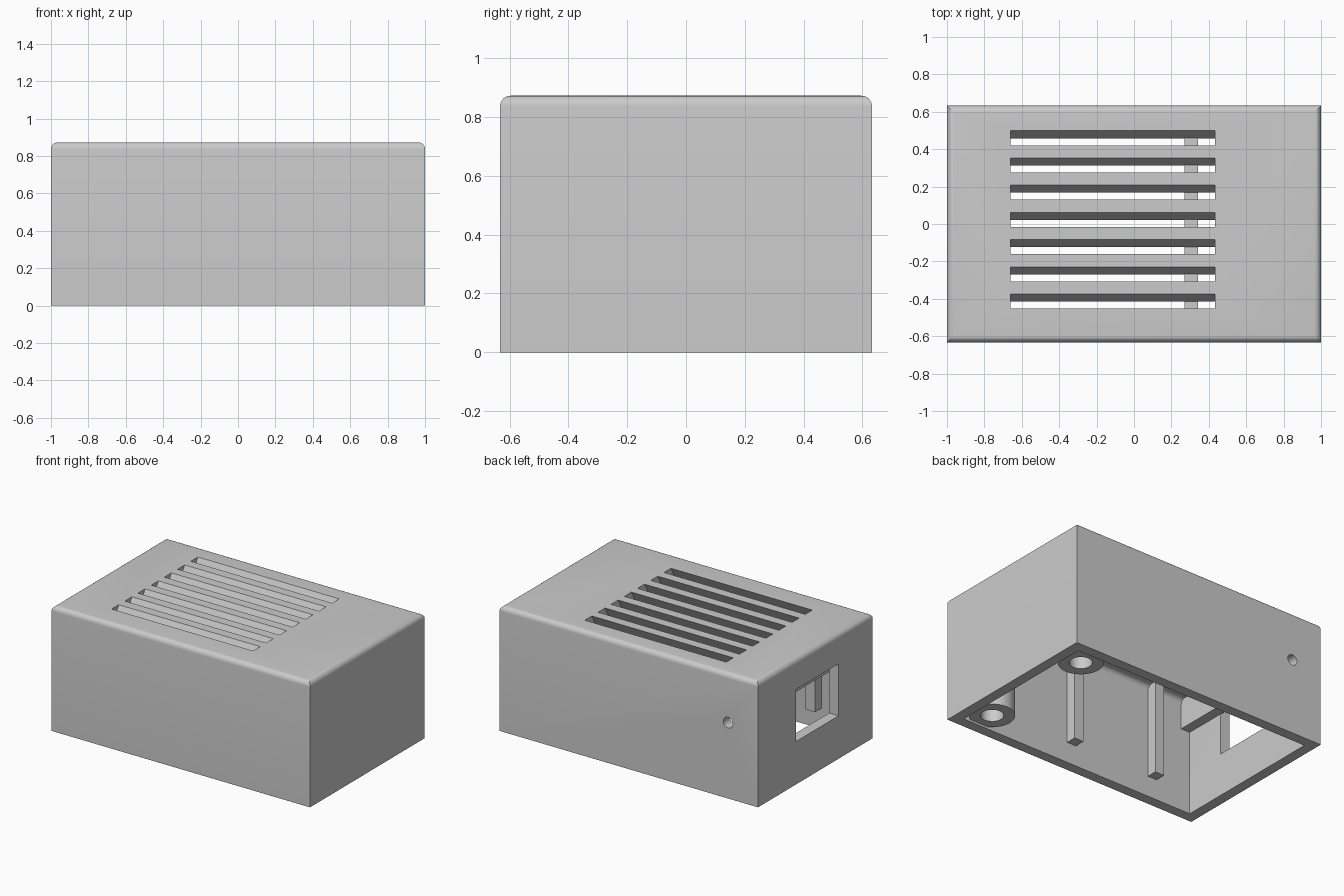
import bpy, bmesh, math
from mathutils import Matrix, Vector

default = bpy.data.objects.get("Cube")
if default:
    bpy.data.objects.remove(default, do_unlink=True)

grey = bpy.data.materials.new("plain grey")
grey.use_nodes = True
grey.diffuse_color = (0.6, 0.6, 0.6, 1)
grey.node_tree.nodes["Principled BSDF"].inputs["Base Color"].default_value = grey.diffuse_color

W, D, H = 1.0, 0.633, 0.873      # half width, half depth, height
T = 0.073                        # wall thickness
CEIL = H - T
FILLET = 0.036


def finish(name, bm):
    bmesh.ops.recalc_face_normals(bm, faces=bm.faces)
    mesh = bpy.data.meshes.new(name)
    bm.to_mesh(mesh)
    bm.free()
    mesh.materials.append(grey)
    obj = bpy.data.objects.new(name, mesh)
    bpy.context.collection.objects.link(obj)
    return obj


def box(name, lo, hi, tilt=0.0, round_top=0.0):
    lo, hi = Vector(lo), Vector(hi)
    bm = bmesh.new()
    bmesh.ops.create_cube(bm, size=1)
    bmesh.ops.scale(bm, vec=hi - lo, verts=bm.verts)
    if round_top:
        top = [e for e in bm.edges if all(v.co.z > 0 for v in e.verts)]
        bmesh.ops.bevel(bm, geom=top, offset=round_top, segments=6,
                        profile=0.5, affect='EDGES')
    bmesh.ops.rotate(bm, matrix=Matrix.Rotation(tilt, 3, 'X'), verts=bm.verts)
    bmesh.ops.translate(bm, vec=(lo + hi) / 2, verts=bm.verts)
    return finish(name, bm)


def cylinder(name, centre, radius, length, axis='Z'):
    bm = bmesh.new()
    bmesh.ops.create_cone(bm, cap_ends=True, segments=40, radius1=radius,
                          radius2=radius, depth=length)
    if axis == 'Y':
        bmesh.ops.rotate(bm, matrix=Matrix.Rotation(math.pi / 2, 3, 'X'), verts=bm.verts)
    bmesh.ops.translate(bm, vec=centre, verts=bm.verts)
    return finish(name, bm)


def cut(target, cutter):
    bpy.context.view_layer.objects.active = target
    mod = target.modifiers.new("cut", 'BOOLEAN')
    mod.operation = 'DIFFERENCE'
    mod.solver = 'EXACT'
    mod.object = cutter
    bpy.ops.object.modifier_apply(modifier=mod.name)
    bpy.data.objects.remove(cutter, do_unlink=True)


def smooth(obj):
    bpy.ops.object.select_all(action='DESELECT')
    obj.select_set(True)
    bpy.context.view_layer.objects.active = obj
    bpy.ops.object.shade_smooth_by_angle(angle=math.radians(30))


# Open-bottomed shell with rounded top edges inside and out
shell = box("case_shell", (-W, -D, 0), (W, D, H), round_top=FILLET)
cut(shell, box("cavity", (T - W, T - D, -0.2), (W - T, D - T, CEIL), round_top=FILLET))

# Slanted ventilation slots through the roof
mid = H - T / 2
for i in range(-3, 4):
    y = i * 0.1455 + 0.003
    cut(shell, box("slot", (-0.66, y - 0.034, mid - 0.1),
                   (0.433, y + 0.034, mid + 0.1), tilt=-math.radians(29)))

# Connector window in the right end, small round hole in the back
cut(shell, box("window", (-W - 0.1, -0.257, 0.30), (T - W + 0.05, 0.216, 0.663)))
cut(shell, cylinder("hole", (-0.768, D, 0.53), 0.037, 0.3, 'Y'))
smooth(shell)

# Ribs hanging under the roof
box("end_rib", (-W + T - 0.003, -0.59, 0.59), (-0.857, 0.59, CEIL + 0.005))
box("cross_rib", (0.27, -0.59, 0.59), (0.343, 0.59, CEIL + 0.003))

for side, label in ((-1, "front"), (1, "back")):
    # Square support posts along the long walls
    for x, place in ((0.042, "middle"), (-0.62, "end")):
        ys = sorted((side * 0.487, side * 0.59))
        box(f"{label}_{place}_post", (x - 0.036, ys[0], 0.145),
            (x + 0.036, ys[1], CEIL + 0.005))
    # Screw bosses with blind holes
    base, top = 0.015, CEIL + 0.005
    boss = cylinder(f"{label}_screw_boss", (0.8, side * 0.433, (base + top) / 2),
                    0.145, top - base)
    cut(boss, cylinder("bore", (0.8, side * 0.433, 0.25), 0.073, 0.9))
    smooth(boss)
